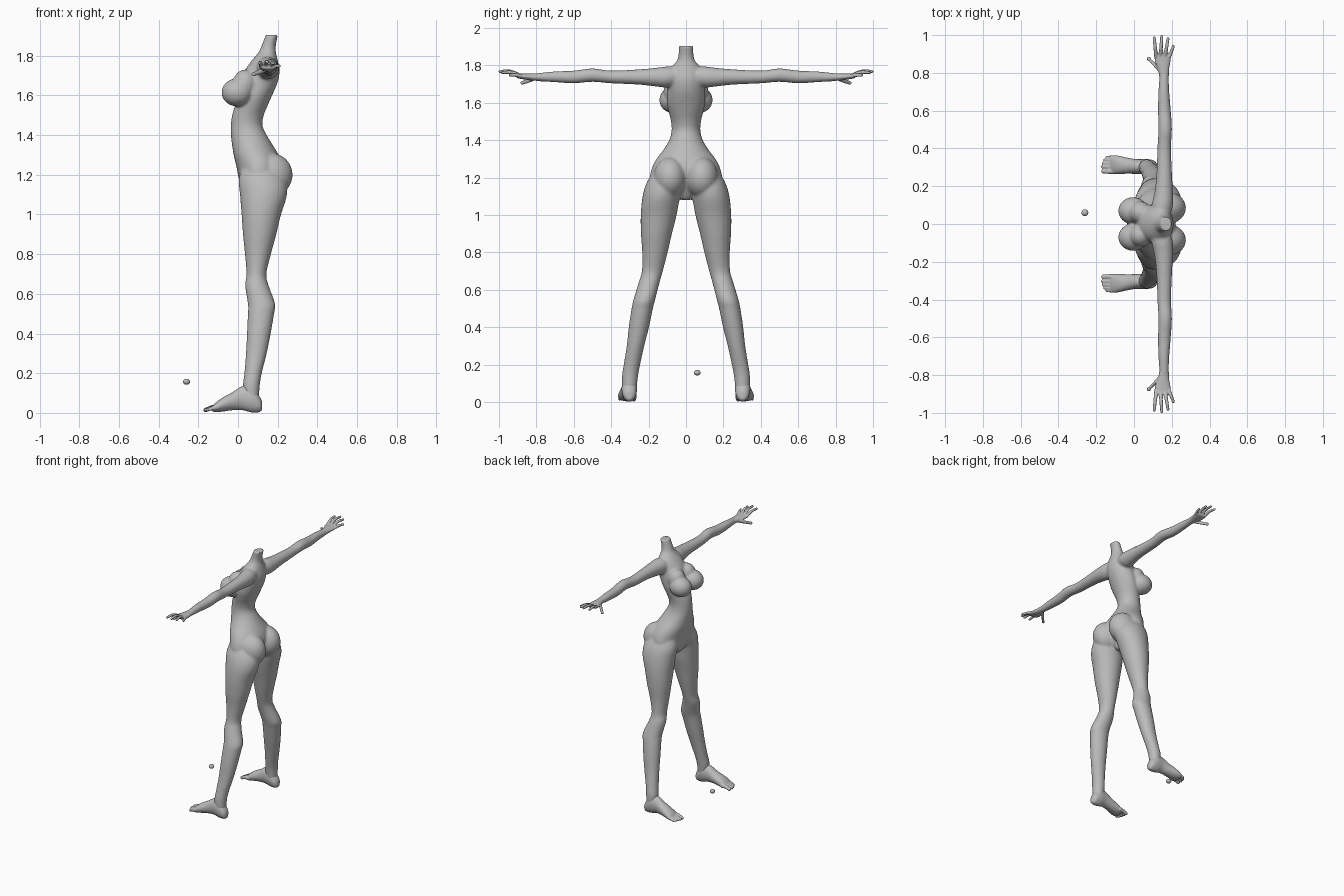
import bpy, bmesh, math
from mathutils import Vector

cube = bpy.data.objects.get("Cube")
if cube:
    bpy.data.objects.remove(cube, do_unlink=True)

grey = bpy.data.materials.new("matte grey")
grey.use_nodes = True
colour = (0.5, 0.5, 0.5, 1)
grey.diffuse_color = colour
grey.node_tree.nodes["Principled BSDF"].inputs["Base Color"].default_value = colour

X, Y, Z = Vector((1, 0, 0)), Vector((0, 1, 0)), Vector((0, 0, 1))


def spline(rows, steps=4):
    """Smooth a table of sections with a Catmull-Rom curve."""
    out = []
    last = len(rows) - 1
    for i in range(last):
        a, b, c, d = rows[max(i - 1, 0)], rows[i], rows[i + 1], rows[min(i + 2, last)]
        for k in range(steps):
            t = k / steps
            out.append([q + t / 2 * (r - p + t * (2 * p - 5 * q + 4 * r - s + t * (3 * (q - r) + s - p)))
                        for p, q, r, s in zip(a, b, c, d)])
    return out + [list(rows[-1])]


def loft(bm, sections, u, v, sides=32):
    """Skin elliptical sections given as (x, y, z, radius along u, radius along v)."""
    rings = []
    for x, y, z, ru, rv in spline(sections):
        ring = []
        for k in range(sides):
            a = math.tau * k / sides
            ring.append(bm.verts.new(Vector((x, y, z)) + u * ru * math.cos(a) + v * rv * math.sin(a)))
        rings.append(ring)
    for r, s in zip(rings, rings[1:]):
        for k in range(sides):
            n = (k + 1) % sides
            bm.faces.new((r[k], r[n], s[n], s[k]))
    bm.faces.new(rings[0])
    bm.faces.new(rings[-1])


def ball(bm, centre, radii):
    new = bmesh.ops.create_icosphere(bm, subdivisions=4, radius=1)["verts"]
    for v in new:
        v.co = Vector(centre) + Vector([c * r for c, r in zip(v.co, radii)])


def digit(bm, points, radius, u, v):
    """A tapering finger or toe with a rounded tip."""
    n = len(points) - 1
    loft(bm, [(*p, radius * (1 - 0.25 * i / n), radius * (1 - 0.25 * i / n))
              for i, p in enumerate(points)], u, v, 12)
    ball(bm, points[-1], [radius * 0.75] * 3)


def finish(name, bm, voxel=0, smooth=0, mirrored=False):
    bmesh.ops.recalc_face_normals(bm, faces=bm.faces)
    for f in bm.faces:
        f.smooth = True
    mesh = bpy.data.meshes.new(name)
    bm.to_mesh(mesh)
    bm.free()
    mesh.materials.append(grey)
    ob = bpy.data.objects.new(name, mesh)
    bpy.context.collection.objects.link(ob)
    if voxel:
        m = ob.modifiers.new("merge", 'REMESH')
        m.mode = 'VOXEL'
        m.voxel_size = voxel
        m.use_smooth_shade = True
        m = ob.modifiers.new("soften", 'SMOOTH')
        m.factor = 0.5
        m.iterations = smooth
    if mirrored:
        m = ob.modifiers.new("mirror", 'MIRROR')
        m.use_axis = (False, True, False)
        m.use_mirror_merge = False
    return ob


# Torso and neck: height, front, back, half width
body = bmesh.new()
torso = [
    (1.08, .06, .15, .02), (1.11, .03, .17, .07), (1.15, .012, .19, .15),
    (1.2, 0, .21, .19), (1.25, -.01, .22, .183), (1.3, -.022, .205, .158),
    (1.35, -.03, .175, .12), (1.4, -.036, .145, .09), (1.45, -.036, .123, .077),
    (1.5, -.03, .13, .08), (1.55, -.015, .15, .092), (1.6, 0, .172, .102),
    (1.66, .01, .198, .102), (1.72, .03, .21, .1), (1.77, .065, .202, .09),
    (1.8, .09, .195, .07), (1.825, .108, .19, .048), (1.86, .122, .192, .04),
    (1.905, .14, .202, .04)]
loft(body, [((f + b) / 2, 0, z, (b - f) / 2, w) for z, f, b, w in torso], X, Y)

# Leg: height, front, back, centre, half width
leg = [
    (1.27, .03, .18, .09, .06), (1.18, .004, .24, .11, .097), (1.1, .01, .247, .132, .1),
    (1, .018, .217, .146, .096), (.9, .025, .193, .158, .083), (.8, .035, .166, .166, .068),
    (.7, .043, .143, .18, .056), (.64, .036, .155, .197, .056), (.55, .05, .187, .222, .058),
    (.5, .05, .182, .234, .057), (.4, .045, .165, .252, .054), (.3, .04, .145, .27, .047),
    (.2, .032, .12, .289, .044), (.14, .025, .11, .299, .043), (.06, .03, .105, .303, .038)]

# Arm: reach, depth, height, half depth, half height
arm = [
    (.03, .14, 1.745, .05, .045), (.1, .15, 1.738, .056, .056), (.16, .157, 1.737, .05, .05),
    (.25, .16, 1.738, .042, .041), (.4, .16, 1.738, .036, .034), (.5, .165, 1.748, .036, .036),
    (.6, .161, 1.738, .034, .034), (.7, .158, 1.739, .029, .029), (.8, .16, 1.737, .023, .021)]

for s in (1, -1):
    loft(body, [((f + b) / 2, s * c, z, (b - f) / 2, w) for z, f, b, c, w in leg], X, Y)
    loft(body, [(x, s * y, z, rx, rz) for y, x, z, rx, rz in arm], X, Z)
    ball(body, (.165, s * .085, 1.2), (.11, .088, .11))
    ball(body, (-.005, s * .07, 1.615), (.078, .072, .07))
    ball(body, (.035, s * .06, 1.66), (.06, .06, .07))
finish("body", body, .007, 7)

# Hands: palm, four fingers and a thumb
hand = bmesh.new()
palm = [(.77, .16, 1.737, .024, .021), (.82, .156, 1.738, .03, .019),
        (.86, .152, 1.74, .041, .016), (.895, .151, 1.743, .042, .013), (.906, .151, 1.744, .036, .009)]
loft(hand, [(x, y, z, rx, rz) for y, x, z, rx, rz in palm], X, Z)
for base, x, y, z in ((.118, .107, .985, 1.764), (.14, .147, .994, 1.768),
                      (.163, .18, .98, 1.762), (.185, .208, .94, 1.748)):
    digit(hand, [(base, .88, 1.743), ((base + x) / 2, (.88 + y) / 2, z), (x, y, z)], .011, X, Z)
digit(hand, [(.14, .81, 1.733), (.105, .848, 1.717), (.078, .875, 1.707)], .014, X, Z)
finish("hands", hand, .0035, 3, True)

# Feet: heel to ball, then five toes
foot = bmesh.new()
sole = [(.122, .303, .036, .014, .02), (.108, .303, .044, .032, .04), (.07, .303, .068, .041, .066),
        (.02, .304, .074, .039, .06), (-.03, .308, .058, .042, .045), (-.08, .313, .041, .048, .035),
        (-.112, .315, .028, .049, .024), (-.128, .315, .02, .043, .014)]
loft(foot, sole, Y, Z)
for y, tip, r in ((.279, -.162, .016), (.303, -.166, .012), (.322, -.162, .011),
                  (.339, -.154, .011), (.354, -.144, .01)):
    digit(foot, [(-.1, y, .026), ((tip - .1) / 2, y, .026), (tip, y, .015)], r, Y, Z)
finish("feet", foot, .004, 3, True)

# Small loose ball beside the feet
bead = bmesh.new()
ball(bead, (-.26, .06, .157), (.018, .018, .015))
finish("loose_bead", bead)
